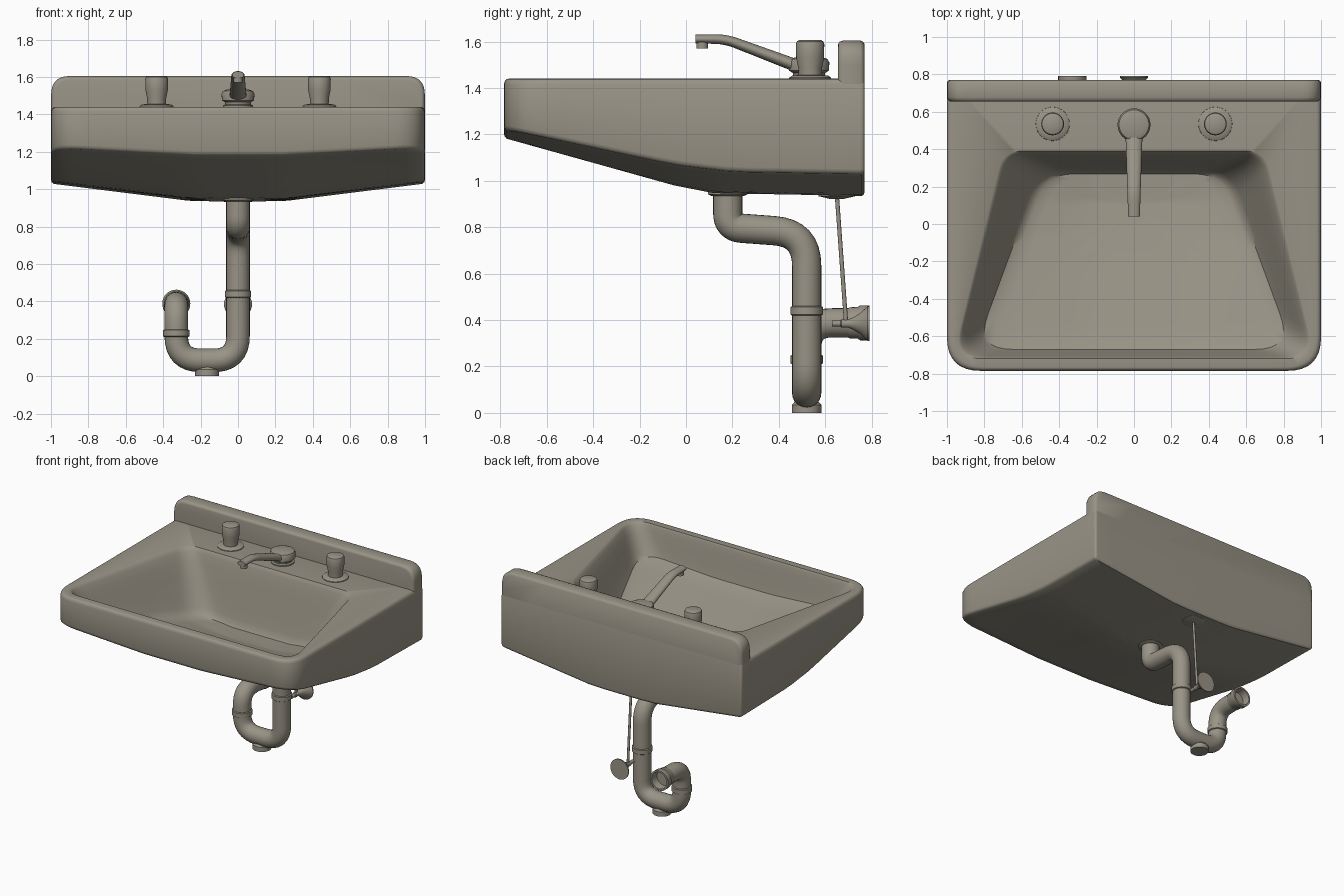
import bpy, bmesh, math
from mathutils import Vector

if "Cube" in bpy.data.objects:
    bpy.data.objects.remove(bpy.data.objects["Cube"])

mat = bpy.data.materials.new("warm_grey_ceramic")
mat.diffuse_color = (0.32, 0.295, 0.24, 1)
mat.use_nodes = True
mat.node_tree.nodes["Principled BSDF"].inputs["Base Color"].default_value = mat.diffuse_color


def loft(name, rings, angle=38):
    """Skin a list of equal-length closed rings and cap both ends."""
    bm = bmesh.new()
    vs = [[bm.verts.new(p) for p in r] for r in rings]
    n = len(vs[0])
    for a, b in zip(vs, vs[1:]):
        for i in range(n):
            j = (i + 1) % n
            bm.faces.new((a[i], a[j], b[j], b[i]))
    bm.faces.new(vs[0][::-1])
    bm.faces.new(vs[-1])
    bmesh.ops.recalc_face_normals(bm, faces=bm.faces[:])
    me = bpy.data.meshes.new(name)
    bm.to_mesh(me)
    bm.free()
    me.shade_smooth()
    me.set_sharp_from_angle(angle=math.radians(angle))
    me.materials.append(mat)
    ob = bpy.data.objects.new(name, me)
    bpy.context.collection.objects.link(ob)
    return ob


def fillet(a, b, c, cut, k=8):
    """Rounded corner at b between a and c."""
    p = b + (a - b).normalized() * cut
    q = b + (c - b).normalized() * cut
    out = []
    for i in range(k + 1):
        t = i / k
        out.append(p * (1 - t) ** 2 + b * (2 * t * (1 - t)) + q * t * t)
    return out


def outline(corners, cuts, n=14):
    """Closed rounded polygon with subdivided straights."""
    c = [Vector(p) for p in corners]
    m = len(c)
    arcs = [fillet(c[i - 1], c[i], c[(i + 1) % m], cuts[i]) for i in range(m)]
    pts = []
    for i in range(m):
        pts += arcs[i]
        s, e = arcs[i][-1], arcs[(i + 1) % m][0]
        pts += [s.lerp(e, j / n) for j in range(1, n)]
    return pts


def lathe(name, profile, origin, axis="z", seg=32):
    """Turned part; profile is (radius, distance along axis)."""
    o = Vector(origin)
    rings = []
    for r, h in profile:
        ring = []
        for i in range(seg):
            a = 2 * math.pi * i / seg
            u, v = r * math.cos(a), r * math.sin(a)
            ring.append(o + (Vector((u, v, h)) if axis == "z" else Vector((u, h, v))))
        rings.append(ring)
    return loft(name, rings)


def tube(name, path, cuts, radii, xscale=1, seg=24):
    """Round pipe along a filleted path; radius runs from radii[0] to radii[1]."""
    p = [Vector(q) for q in path]
    pts = [p[0]]
    for i in range(1, len(p) - 1):
        pts += fillet(p[i - 1], p[i], p[i + 1], cuts[i - 1])
    pts.append(p[-1])
    nrm, rings = None, []
    for i, q in enumerate(pts):
        t = (pts[min(i + 1, len(pts) - 1)] - pts[max(i - 1, 0)]).normalized()
        if nrm is None:
            nrm = Vector((1, 0, 0))
        nrm = (nrm - t * nrm.dot(t)).normalized()
        b = t.cross(nrm)
        f = (q - pts[0]).length / (pts[-1] - pts[0]).length
        r = radii[0] + (radii[1] - radii[0]) * min(f, 1)
        ring = []
        for j in range(seg):
            a = 2 * math.pi * j / seg
            w = q + nrm * (r * math.cos(a)) + b * (r * math.sin(a))
            w.x = q.x + (w.x - q.x) * xscale
            ring.append(w)
        rings.append(ring)
    return loft(name, rings)


def interp(tab, y):
    if y <= tab[0][0]:
        return tab[0][1]
    for (a, u), (b, v) in zip(tab, tab[1:]):
        if y <= b:
            return u + (v - u) * (y - a) / (b - a)
    return tab[-1][1]


MID = [(-.785, 1.185), (-.05, .98), (.12, .947), (.77, .935)]
SIDE = [(-.785, 1.225), (-.05, 1.07), (.2, 1.04), (.77, 1.03)]


def under(x, y):
    """Height of the underside."""
    t = min(max((abs(x) - .24) / .76, 0), 1)
    a, b = interp(MID, y), interp(SIDE, y)
    return a + (b - a) * t


# Basin body: floor, bowl walls, rim, outer walls and underside in one skin
outer = outline([(-1, -.785), (1, -.785), (1, .77), (-1, .77)], [.18, .18, .02, .02])
mouth = outline([(-.968, -.72), (.968, -.72), (.7, .39), (-.7, .39)], [.16, .16, .1, .1])
floor = outline([(-.85, -.67), (.85, -.67), (.5, .28), (-.5, .28)], [.2, .2, .15, .15])
TOP = 1.44
hub = Vector((0, .1))
rings = []
for s in (.05, .25, .45, .65, .82, .93):
    ring = []
    for p in floor:
        q = hub + (p - hub) * s
        ring.append((q.x, q.y, under(q.x, q.y) + .04))
    rings.append(ring)
for t, d in ((1, .96), (.9, .87), (.75, .72), (.5, .44), (.3, .22), (.14, .07), (.06, .02), (0, 0)):
    ring = []
    for m, f in zip(mouth, floor):
        q = m.lerp(f, t)
        ring.append((q.x, q.y, TOP + (under(f.x, f.y) + .04 - TOP) * d))
    rings.append(ring)
for s, z in ((.975, TOP), (.985, 1.438), (.994, 1.431), (1, 1.415)):
    rings.append([(p.x * s, p.y * s, z) for p in outer])
rings.append([(p.x, p.y, under(p.x, p.y) + .02) for p in outer])
rings.append([(p.x * .996, p.y * .996, under(p.x, p.y) + .007) for p in outer])
for s in (.985, .9, .8, .7, .6, .5, .4, .3, .2, .1, .03):
    rings.append([(p.x * s, p.y * s, under(p.x * s, p.y * s)) for p in outer])
loft("basin", rings)

# Backsplash
prof = outline([(-.999, 1.36), (.999, 1.36), (.999, 1.605), (-.999, 1.605)], [.03, .03, .1, .1])
splash = []
for inset, y in ((.02, .655), (.012, .657), (.005, .663), (0, .677),
                 (0, .752), (.005, .762), (.015, .769)):
    splash.append([(p.x * (1 - inset), y, p.y - inset * (p.y - 1.36) / .245) for p in prof])
loft("backsplash", splash)

# Tap handles
for side, x in (("left", -.435), ("right", .435)):
    lathe(side + "_tap_handle",
          [(.092, 1.43), (.09, 1.445), (.078, 1.453), (.05, 1.456), (.051, 1.485),
           (.06, 1.53), (.061, 1.59), (.057, 1.601), (.048, 1.606)], (x, .535, 0))

# Spout with base and nozzle
lathe("spout_base", [(.08, 1.43), (.08, 1.448), (.068, 1.453), (.07, 1.465), (.086, 1.475),
                     (.088, 1.51), (.08, 1.525), (.06, 1.532)], (0, .53, 0))
tube("spout", [(0, .5, 1.487), (0, .17, 1.611), (0, .04, 1.611)], [.05], [.028, .019], 1.65)
lathe("spout_nozzle", [(.025, 1.571), (.025, 1.6)], (0, .07, 0))

# Drain pipe with trap
lathe("drain_flange", [(.07, .935), (.085, .942), (.085, .97)], (0, .18, 0))
tube("drain_pipe", [(0, .18, .96), (0, .18, .8), (0, .52, .775), (0, .52, .085),
                    (-.33, .52, .085), (-.33, .52, .388), (-.33, .73, .388)],
     [.06, .14, .13, .13, .11], [.063, .063])
for name, x, z in (("upper_collar", 0, .44), ("lower_collar", -.33, .23)):
    lathe(name, [(.06, z - .022), (.07, z - .016), (.07, z + .016), (.06, z + .022)], (x, .52, 0))
lathe("trap_plug", [(.064, 0), (.064, .035), (.04, .06)], (-.165, .52, 0))
lathe("wall_outlet", [(.06, .695), (.067, .705), (.068, .74), (.075, .75), (.075, .79),
                      (.062, .79), (.056, .735)], (-.33, 0, .388), "y")

# Water supply line and wall valve
lathe("supply_flange", [(.03, .922), (.08, .934), (.08, .96)], (0, .65, 0))
tube("supply_line", [(0, .65, .94), (0, .69, .385)], [], [.009, .009], seg=12)
lathe("supply_valve", [(.013, .63), (.013, .665), (.018, .67), (.018, .70), (.026, .72),
                       (.045, .75), (.068, .775), (.075, .782), (.075, .79)], (0, 0, .385), "y")
